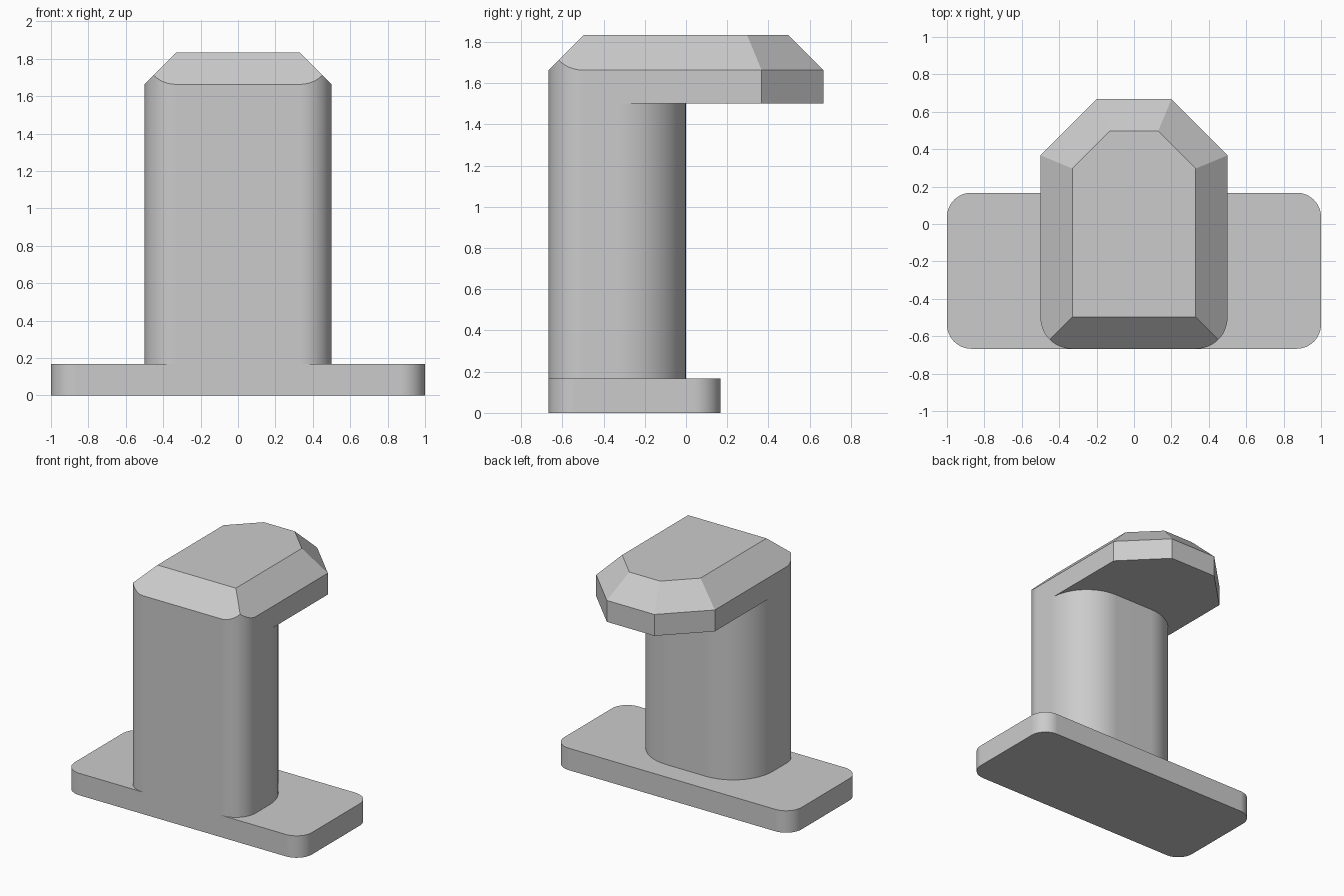
import bpy, bmesh
from math import sin, cos, pi
from mathutils import Vector

cube = bpy.data.objects.get("Cube")
if cube:
    bpy.data.objects.remove(cube, do_unlink=True)

mat = bpy.data.materials.new("plain grey")
mat.use_nodes = True
grey = (0.6, 0.6, 0.6, 1)
mat.diffuse_color = grey
mat.node_tree.nodes["Principled BSDF"].inputs["Base Color"].default_value = grey

FRONT, BACK = -0.667, 0.667
HALF = 0.5          # half width of post and head
CORNER = 0.167      # front corner radius of post and head


def arc(cx, cy, r, start, steps=12):
    """Quarter circle, counter-clockwise from the start angle."""
    return [(cx + r * cos(start + pi / 2 * i / steps),
             cy + r * sin(start + pi / 2 * i / steps)) for i in range(steps + 1)]


def mirrored(right):
    """Close an outline whose +x half runs from front to back."""
    return right + [(-x, y) for x, y in reversed(right)]


def prism(name, outline, z0, z1, cuts=()):
    """Extrude an outline upward, then trim it with sloping planes."""
    bm = bmesh.new()
    face = bm.faces.new([bm.verts.new((x, y, z0)) for x, y in outline])
    top = bmesh.ops.extrude_face_region(bm, geom=[face])["geom"]
    bmesh.ops.translate(bm, vec=(0, 0, z1 - z0),
                        verts=[v for v in top if isinstance(v, bmesh.types.BMVert)])
    for point, normal in cuts:
        bmesh.ops.bisect_plane(bm, geom=bm.verts[:] + bm.edges[:] + bm.faces[:], dist=1e-5,
                               plane_co=point, plane_no=normal, clear_outer=True)
        bmesh.ops.holes_fill(bm, edges=[e for e in bm.edges if e.is_boundary], sides=0)
    bmesh.ops.recalc_face_normals(bm, faces=bm.faces[:])
    mesh = bpy.data.meshes.new(name)
    bm.to_mesh(mesh)
    bm.free()
    mesh.materials.append(mat)
    obj = bpy.data.objects.new(name, mesh)
    bpy.context.collection.objects.link(obj)
    return obj


front_corner = arc(HALF - CORNER, FRONT + CORNER, CORNER, -pi / 2)

# Foot plate with rounded corners
r = 0.13
foot = prism("foot_plate", mirrored(arc(1 - r, FRONT + r, r, -pi / 2)
                                    + arc(1 - r, 0.167 - r, r, 0)), 0, 0.167)

# Upright post, more strongly rounded at the back
r = 0.333
post = prism("post", mirrored(front_corner + arc(HALF - r, -r, r, 0)), 0.167, 1.5)

# Overhanging head with clipped back corners and a sloped rim
RIM = 1.663
slopes = []
for point, direction in [((0, FRONT), (0, -1)), ((0, BACK), (0, 1)),
                         ((HALF, 0), (1, 0)), ((-HALF, 0), (-1, 0)),
                         ((0.2, BACK), (1, 1)), ((-0.2, BACK), (-1, 1))]:
    out = Vector((*direction, 0)).normalized()
    slopes.append((Vector((*point, RIM)), out + Vector((0, 0, 1))))
head = prism("hook", mirrored(front_corner + [(HALF, 0.367), (0.2, BACK)]),
             1.5, 1.833, slopes)

# Fuse the parts into one seamless solid
for part in (post, foot):
    mod = head.modifiers.new("fuse " + part.name, "BOOLEAN")
    mod.operation, mod.solver, mod.object = "UNION", "EXACT", part
bpy.context.view_layer.update()
fused = bpy.data.meshes.new_from_object(head.evaluated_get(bpy.context.evaluated_depsgraph_get()))
head.modifiers.clear()
head.data = fused
for part in (post, foot):
    bpy.data.objects.remove(part, do_unlink=True)

# Merge coplanar faces and shade the round corners smoothly
bm = bmesh.new()
bm.from_mesh(fused)
bmesh.ops.remove_doubles(bm, verts=bm.verts[:], dist=1e-4)
bmesh.ops.dissolve_limit(bm, angle_limit=0.01, verts=bm.verts[:], edges=bm.edges[:])
bm.to_mesh(fused)
bm.free()
bpy.ops.object.select_all(action="DESELECT")
head.select_set(True)
bpy.context.view_layer.objects.active = head
bpy.ops.object.shade_smooth_by_angle(angle=pi / 6)
head.modifiers.new("flat sides", "WEIGHTED_NORMAL").keep_sharp = True
